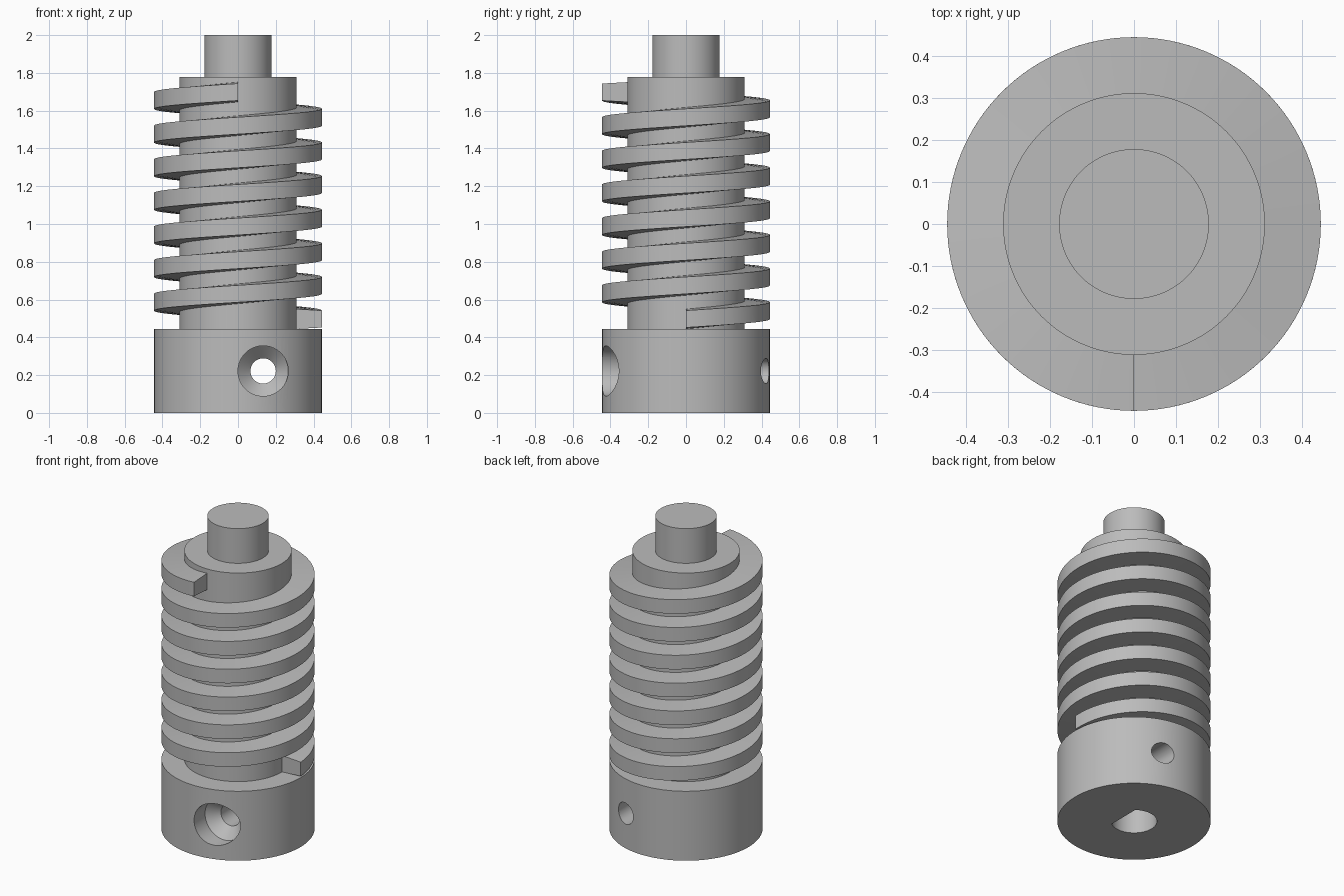
import bpy, bmesh, math
from mathutils import Matrix

cube = bpy.data.objects.get("Cube")
if cube:
    bpy.data.objects.remove(cube, do_unlink=True)

SEGS = 128
BASE_R, CORE_R, STUB_R = 0.444, 0.311, 0.178
BASE_Z, CORE_Z, TOP_Z = 0.444, 1.778, 2.0
PITCH, TURNS = 0.178, 6.75

steel = bpy.data.materials.new("grey_steel")
steel.use_nodes = True
GREY = (0.5, 0.5, 0.5, 1)
steel.diffuse_color = GREY
steel.node_tree.nodes["Principled BSDF"].inputs["Base Color"].default_value = GREY


def make_object(name, bm):
    bmesh.ops.recalc_face_normals(bm, faces=bm.faces)
    mesh = bpy.data.meshes.new(name)
    bm.to_mesh(mesh)
    bm.free()
    mesh.materials.append(steel)
    obj = bpy.data.objects.new(name, mesh)
    bpy.context.collection.objects.link(obj)
    return obj


def bridge(bm, rings):
    """Skin a list of closed vertex rings and cap both ends."""
    for a, b in zip(rings, rings[1:]):
        n = len(a)
        for i in range(n):
            j = (i + 1) % n
            bm.faces.new((a[i], a[j], b[j], b[i]))
    bm.faces.new(rings[0][::-1])
    bm.faces.new(rings[-1])


def lathe(name, profile, matrix=Matrix(), segs=SEGS):
    """Solid of revolution about z from (radius, height) pairs."""
    bm = bmesh.new()
    angles = [math.tau * i / segs for i in range(segs)]
    rings = [[bm.verts.new(matrix @ Matrix.Translation((r * math.cos(t), r * math.sin(t), z)).translation)
              for t in angles] for r, z in profile]
    bridge(bm, rings)
    return make_object(name, bm)


def activate(obj):
    bpy.ops.object.select_all(action='DESELECT')
    obj.select_set(True)
    bpy.context.view_layer.objects.active = obj


def cut(target, cutter):
    cutter.hide_render = True
    mod = target.modifiers.new("cut", 'BOOLEAN')
    mod.operation, mod.solver, mod.object = 'DIFFERENCE', 'EXACT', cutter
    activate(target)
    bpy.ops.object.modifier_apply(modifier=mod.name)
    bpy.data.objects.remove(cutter, do_unlink=True)


# Stepped shaft: collar, threaded core and end stub
shaft = lathe("shaft", [(BASE_R, 0), (BASE_R, BASE_Z), (CORE_R, BASE_Z),
                        (CORE_R, CORE_Z), (STUB_R, CORE_Z), (STUB_R, TOP_Z)])

# D-shaped bore in the underside, flat towards +x
bore_r, flat = 0.133, math.acos(0.6)
bm = bmesh.new()
arc = [flat + (math.tau - 2 * flat) * i / 72 for i in range(73)]
bridge(bm, [[bm.verts.new((bore_r * math.cos(t), bore_r * math.sin(t), z)) for t in arc]
            for z in (-0.1, BASE_Z)])
cut(shaft, make_object("bore_cutter", bm))

# Cross screw hole with a wide counterbore on the front
along_y = Matrix.Translation((0.133, 0, 0.222)) @ Matrix.Rotation(-math.pi / 2, 4, 'X')
cut(shaft, lathe("screw_cutter", [(0.133, -0.6), (0.133, -0.333), (0.067, -0.267), (0.067, 0.6)],
                 along_y, 64))

# Helical thread with a slightly tapered section
section = [(CORE_R - 0.01, -0.053), (BASE_R, -0.045), (BASE_R, 0.045), (CORE_R - 0.01, 0.053)]
bm = bmesh.new()
rings = []
steps = int(TURNS * 96)
for i in range(steps + 1):
    turn = TURNS * i / steps
    t = math.tau * turn
    mid = BASE_Z + 0.053 + PITCH * turn
    rings.append([bm.verts.new((r * math.cos(t), r * math.sin(t), mid + h)) for r, h in section])
bridge(bm, rings)
thread = make_object("thread", bm)

for part in (shaft, thread):
    activate(part)
    bpy.ops.object.shade_smooth_by_angle(angle=math.radians(30))
